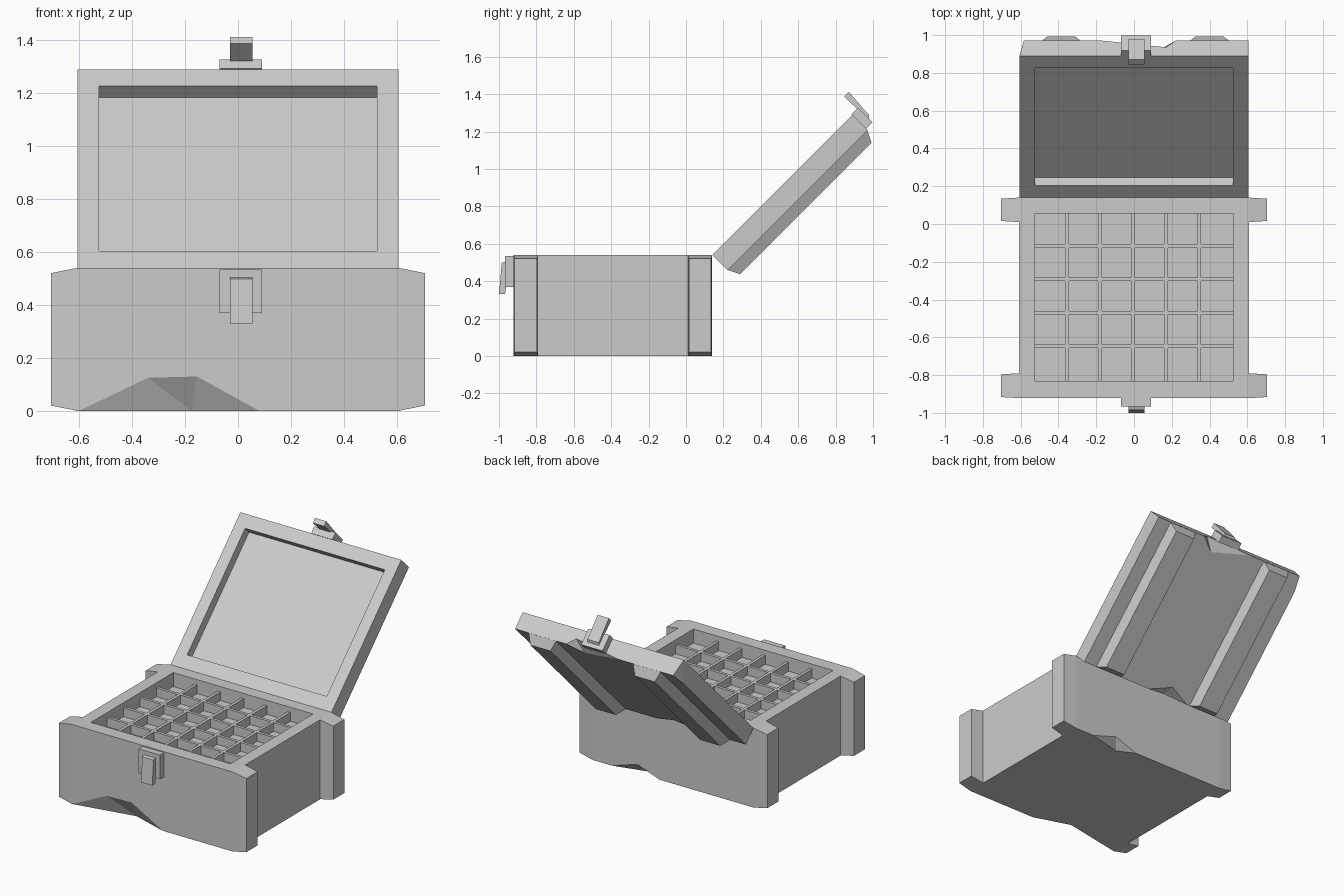
import bpy, bmesh
from mathutils import Matrix, Vector
from math import sqrt

if "Cube" in bpy.data.objects:
    bpy.data.objects.remove(bpy.data.objects["Cube"])

S = sqrt(0.5)
# lid space: (x, t along the lid from the hinge, n outwards) opened at 45 degrees
LID = Matrix(((1, 0, 0, 0), (0, S, S, 0.14), (0, S, -S, 0.54), (0, 0, 0, 1)))
I = Matrix.Identity(4)


def hull(name, pts, mat=I):
    """Convex solid around a few points."""
    bm = bmesh.new()
    for p in pts:
        bm.verts.new(mat @ Vector(p))
    r = bmesh.ops.convex_hull(bm, input=bm.verts[:])
    junk = {v for v in r["geom_interior"] + r["geom_unused"]
            if isinstance(v, bmesh.types.BMVert)}
    bmesh.ops.delete(bm, geom=list(junk), context='VERTS')
    bmesh.ops.dissolve_limit(bm, angle_limit=0.005, verts=bm.verts[:], edges=bm.edges[:])
    bmesh.ops.recalc_face_normals(bm, faces=bm.faces[:])
    me = bpy.data.meshes.new(name)
    bm.to_mesh(me)
    bm.free()
    ob = bpy.data.objects.new(name, me)
    bpy.context.collection.objects.link(ob)
    return ob


def box(name, x0, x1, y0, y1, z0, z1, mat=I):
    return hull(name, [(x, y, z) for x in (x0, x1) for y in (y0, y1) for z in (z0, z1)], mat)


def prism(name, x0, x1, profile, mat=I):
    return hull(name, [(x, a, b) for x in (x0, x1) for a, b in profile], mat)


def cut(ob, cutter):
    cutter.hide_render = True
    cutter.hide_set(True)
    cutter.display_type = 'WIRE'
    m = ob.modifiers.new("cut", 'BOOLEAN')
    m.operation = 'DIFFERENCE'
    m.solver = 'EXACT'
    m.object = cutter


def chip(ob, face_pts, edge_pts, inner_pts, out_face, out_edge, mat=I):
    """Broken notch along an edge; shifted copies carry the cutter past both faces."""
    a, b = Vector(out_face), Vector(out_edge)
    pts = [Vector(p) for p in face_pts + edge_pts + inner_pts]
    pts += [Vector(p) + a for p in face_pts + edge_pts]
    pts += [Vector(p) + b for p in edge_pts + inner_pts]
    pts += [Vector(p) + a + b for p in edge_pts]
    cut(ob, hull("chip_cutter", pts, mat))


def panel(name, y0, y1):
    pts = []
    for s in (-1, 1):
        for x, dy, dz in ((0.605, 0, 0), (0.705, 0.006, 0.02)):
            pts += [(s * x, y, z) for y in (y0 + dy, y1 - dy) for z in (dz, 0.54 - dz)]
    return hull(name, pts)


# chest body: front and back panels with ears, block between them, shared tray cavity
front = panel("front_panel", -0.922, -0.79)
back = panel("back_panel", 0.01, 0.14)
middle = box("body_block", -0.61, 0.61, -0.79, 0.01, 0, 0.54)
cavity = box("cavity_cutter", -0.525, 0.525, -0.83, 0.055, 0.445, 0.7)
for ob in (front, back, middle):
    cut(ob, cavity)

# chips in the bottom edges
chip(front, [(-0.34, -0.922, 0.125), (-0.155, -0.922, 0.13)],
     [(-0.6, -0.922, 0), (0.08, -0.922, 0)], [(-0.175, -0.84, 0)],
     (0, -0.01, 0), (0, 0, -0.01))
chip(back, [(0.27, 0.14, 0.06)], [(0.46, 0.14, 0), (0.1, 0.14, 0)],
     [(0.22, 0.08, 0)], (0, 0.01, 0), (0, 0, -0.01))

# compartment dividers
for i in range(1, 6):
    x = -0.525 + i * 0.175 - 0.005
    box("divider_lengthwise", x - 0.01, x + 0.01, -0.83, 0.055, 0.44, 0.505)
for i in range(1, 5):
    y = -0.83 + i * 0.177 + 0.006
    box("divider_crosswise", -0.525, 0.525, y - 0.01, y + 0.01, 0.44, 0.505)

# open lid with recessed inside and chipped outer edges
lid = box("lid", -0.605, 0.605, 0, 1.06, 0, 0.115, LID)
cut(lid, box("lid_recess_cutter", -0.525, 0.525, 0.09, 0.97, -0.1, 0.06, LID))
chip(lid, [(0.17, 1.06, 0.065)], [(-0.17, 1.06, 0.115), (0.22, 1.06, 0.115)],
     [(0.12, 0.98, 0.115)], (0, 0.01, 0), (0, 0, 0.01), LID)
chip(lid, [(-0.1, 0, 0.06)], [(0.06, 0, 0.115), (-0.26, 0, 0.115)],
     [(-0.1, 0.07, 0.115)], (0, -0.01, 0), (0, 0, 0.01), LID)
chip(lid, [(-0.605, 1.06, 0.01)], [(-0.583, 1.06, 0.115)],
     [(-0.605, 0.95, 0.115)], (-0.01, 0.01, 0), (-0.01, 0, 0.01), LID)

# two battens on the outside of the lid, chamfered all round
for cx in (-0.385, 0.4):
    hull("lid_batten", [(cx + s * w, t, n) for s in (-1, 1)
                        for w, n, ts in ((0.105, 0.112, (0, 1.06)), (0.075, 0.178, (0.033, 1.027)))
                        for t in ts], LID)

# latch on the body
box("body_latch_plate", -0.07, 0.09, -0.967, -0.92, 0.37, 0.534)
prism("body_latch_hook", -0.03, 0.055,
      [(-0.965, 0.505), (-0.985, 0.498), (-1.0, 0.33), (-0.968, 0.33), (-0.96, 0.38)])

# latch on the lid
box("lid_latch_plate", -0.07, 0.09, 1.058, 1.107, -0.005, 0.105, LID)
prism("lid_latch_hook", -0.03, 0.055,
      [(1.105, 0.08), (1.122, 0.065), (1.133, -0.1), (1.098, -0.1), (1.1, 0.0)], LID)
